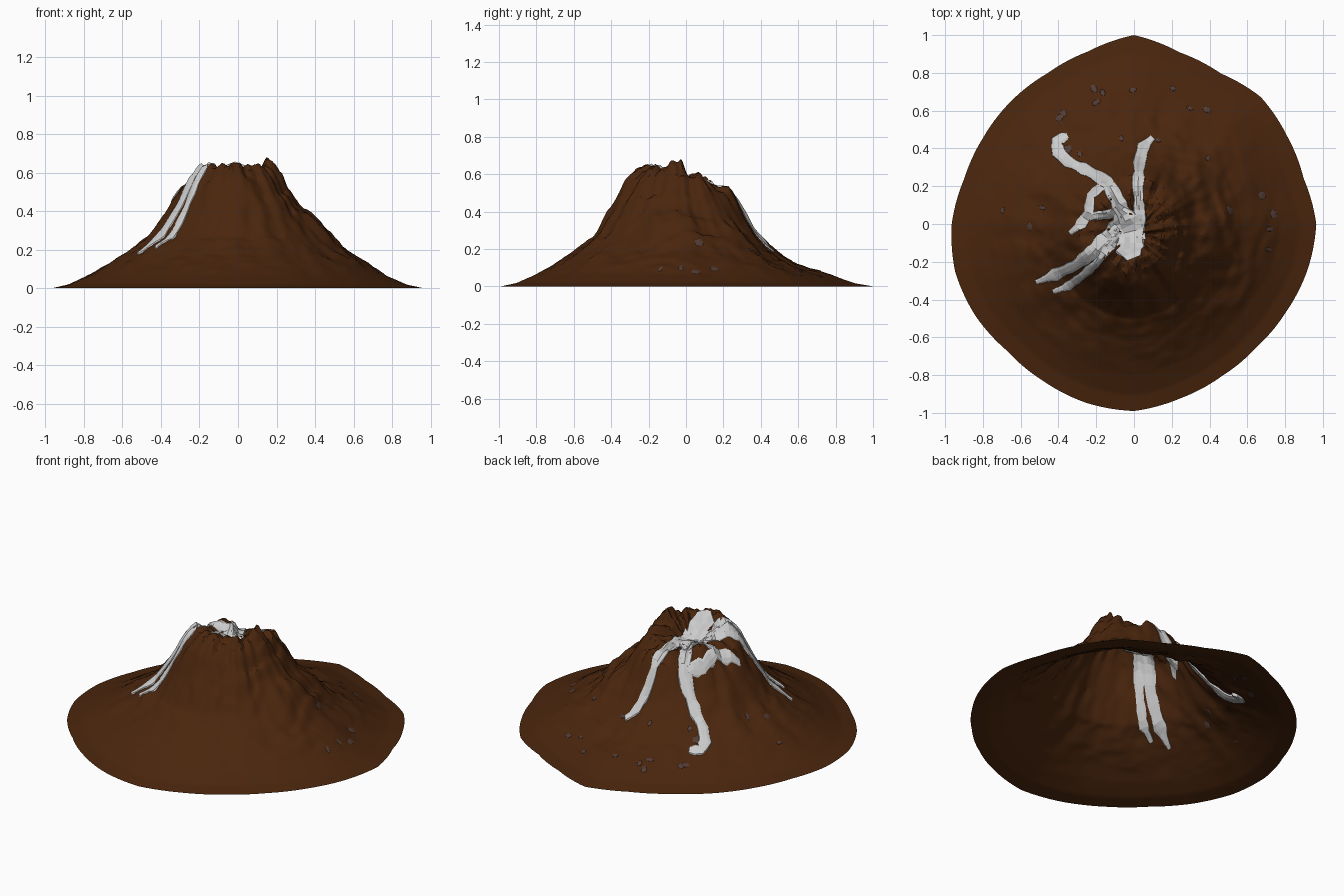
import bpy, bmesh, math, random
from mathutils import Vector, noise
from mathutils.bvhtree import BVHTree

if "Cube" in bpy.data.objects:
    bpy.data.objects.remove(bpy.data.objects["Cube"])

random.seed(4)

def material(name, rgb):
    m = bpy.data.materials.new(name)
    m.diffuse_color = (*rgb, 1)
    m.use_nodes = True
    m.node_tree.nodes["Principled BSDF"].inputs["Base Color"].default_value = m.diffuse_color
    return m

def finish(bm, name, mat=None, smooth=None):
    bmesh.ops.recalc_face_normals(bm, faces=bm.faces)
    me = bpy.data.meshes.new(name)
    bm.to_mesh(me)
    bm.free()
    ob = bpy.data.objects.new(name, me)
    bpy.context.collection.objects.link(ob)
    if mat:
        me.materials.append(mat)
    if smooth:
        bpy.ops.object.select_all(action='DESELECT')
        ob.select_set(True)
        bpy.context.view_layer.objects.active = ob
        bpy.ops.object.shade_smooth_by_angle(angle=math.radians(smooth))
    return ob

def lerp_table(xs, ys, x):
    for i in range(len(xs) - 1):
        if x <= xs[i + 1]:
            t = (x - xs[i]) / (xs[i + 1] - xs[i])
            return ys[i] + (ys[i + 1] - ys[i]) * t
    return ys[-1]

# Foot outline: radius every 15 degrees, starting at +x
FOOT = [.965, .93, .935, .95, .92, .94, 1.0, .945, .92, .92, .92, .93,
        .965, .98, .97, .95, .96, .98, .99, .955, .93, .92, .93, .95]
# Slope profiles towards east, north, west, south
U = [0, .08, .16, .22, .30, .38, .48, .60, .80, .91, 1]
SLOPE = [[.50, .54, .61, .58, .47, .39, .31, .19, .065, .018, 0],
         [.50, .51, .52, .52, .48, .34, .22, .125, .055, .016, 0],
         [.50, .53, .57, .57, .51, .40, .27, .18, .07, .02, 0],
         [.50, .57, .63, .63, .55, .42, .26, .175, .065, .018, 0]]
CENTRE = Vector((0, -.05))
# Summit crags and notches: x, y, spread, height
CRAGS = [(.16, -.06, .07, .065), (-.2, -.17, .07, .05), (-.06, -.21, .05, .02),
         (.13, .22, .07, .05), (.03, -.24, .04, -.03), (-.12, .0, .05, -.03),
         (.2, .08, .06, .03), (-.3, -.05, .06, .02), (-.2, .1, .06, .03)]

def foot(a):
    k = a / (math.tau / 24)
    i, t = int(k) % 24, k - int(k)
    r = FOOT[i] * (1 - t) + FOOT[(i + 1) % 24] * t
    return Vector((r * math.cos(a), r * math.sin(a)))

def mountain_point(a, u):
    p = CENTRE.lerp(foot(a), u)
    k = a / (math.pi / 2)
    i, t = int(k) % 4, k - int(k)
    t = t * t * (3 - 2 * t)
    z = lerp_table(U, SLOPE[i], u) * (1 - t) + lerp_table(U, SLOPE[(i + 1) % 4], u) * t
    for x, y, s, h in CRAGS:
        z += h * math.exp(-((p.x - x) ** 2 + (p.y - y) ** 2) / s ** 2)
    # radial gullies, craggy noise and ledges, fading out at the foot
    rough = min(1, u / .12) * max(0, 1 - u / .85) ** .8
    gully = noise.noise((math.cos(a) * 6, math.sin(a) * 6, u * 3))
    crag = (noise.noise((p.x * 9, p.y * 9, 3.1)) + .6 * noise.noise((p.x * 20, p.y * 20, 7))
            + .4 * abs(noise.noise((p.x * 42, p.y * 42, 2))))
    ledge = .012 * math.sin(z * 60 + 9 * noise.noise((p.x * 5, p.y * 5, 1)))
    z += rough * (.035 * gully + .034 * crag + ledge * max(0, math.cos(a)))
    return Vector((p.x, p.y, max(z, 0) if u < 1 else 0))

# Mountain: open-bottomed shell
SEG, RINGS = 168, 84
bm = bmesh.new()
top = bm.verts.new(mountain_point(0, 0))
prev = None
for r in range(1, RINGS + 1):
    ring = [bm.verts.new(mountain_point(s * math.tau / SEG, r / RINGS)) for s in range(SEG)]
    for s in range(SEG):
        n = (s + 1) % SEG
        if prev:
            bm.faces.new((prev[s], ring[s], ring[n], prev[n]))
        else:
            bm.faces.new((top, ring[s], ring[n]))
    prev = ring
bm.normal_update()
tree = BVHTree.FromBMesh(bm)
finish(bm, "mountain", material("rock_brown", (.068, .019, .004)), 25)

def ground(x, y):
    hit = tree.ray_cast(Vector((x, y, 2)), Vector((0, 0, -1)))
    return hit[0].z if hit[0] else 0

# Lava streams: (x, y, half width) stations draped over the slope
def lava(name, stations, lift=.012):
    pts = []
    for a, b in zip(stations, stations[1:]):
        n = max(2, int(math.dist(a[:2], b[:2]) / .025))
        pts += [Vector(a).lerp(Vector(b), i / n) for i in range(n)]
    pts.append(Vector(stations[-1]))
    bm = bmesh.new()
    loops = []
    for i, p in enumerate(pts):
        d = pts[min(i + 1, len(pts) - 1)] - pts[max(i - 1, 0)]
        side = Vector((-d.y, d.x)).normalized()
        w = p.z * random.uniform(.8, 1.2)
        loop = []
        for f, h in ((-1, -.015), (-.85, .6 * lift), (-.4, lift), (0, lift), (.4, lift),
                     (.85, .6 * lift), (1, -.015), (.5, -.02), (0, -.02), (-.5, -.02)):
            x, y = p.x + side.x * w * f, p.y + side.y * w * f
            loop.append(bm.verts.new((x, y, ground(x, y) + h)))
        loops.append(loop)
    for a, b in zip(loops, loops[1:]):
        for k in range(len(a)):
            n = (k + 1) % len(a)
            bm.faces.new((a[k], b[k], b[n], a[n]))
    bm.faces.new(loops[0])
    bm.faces.new(loops[-1])
    return finish(bm, name)

lava("lava_pool", [(.0, -.18, .05), (-.02, -.13, .09), (-.02, -.04, .09), (-.06, .04, .06),
                   (-.1, .09, .04)], .018)
lava("lava_stream_north", [(.03, -.08, .04), (.03, .05, .03), (.02, .2, .03), (.03, .33, .035),
                           (.05, .41, .04), (.1, .46, .015)])
lava("lava_stream_northwest", [(-.04, .02, .05), (-.09, .13, .04), (-.14, .22, .04),
                               (-.24, .28, .035), (-.35, .33, .035), (-.4, .38, .04),
                               (-.41, .44, .035), (-.35, .47, .02)])
lava("lava_stream_west", [(-.16, .21, .03), (-.23, .15, .025), (-.24, .06, .03),
                          (-.28, .0, .03), (-.34, -.05, .015)])
lava("lava_link", [(-.06, .07, .035), (-.14, .05, .03), (-.24, .04, .025)])
lava("lava_stream_southwest", [(-.04, .03, .04), (-.13, -.05, .04), (-.22, -.15, .04),
                               (-.31, -.22, .035), (-.42, -.27, .035), (-.52, -.31, .015)])
lava("lava_stream_south", [(-.06, -.03, .03), (-.14, -.13, .03), (-.2, -.21, .028),
                           (-.28, -.28, .028), (-.35, -.33, .025), (-.43, -.36, .012)])

# Flat stone flakes nearly flush with the northern slopes
bm = bmesh.new()
for _ in range(22):
    a, r = random.uniform(-.2, math.pi + .3), random.uniform(.45, .75)
    x, y = r * math.cos(a), r * math.sin(a)
    e = .02
    g = Vector((ground(x - e, y) - ground(x + e, y), ground(x, y - e) - ground(x, y + e), 2 * e))
    turn = g.to_track_quat('Z', 'Y')
    sx, sy = random.uniform(.012, .03), random.uniform(.012, .03)
    c = Vector((x, y, ground(x, y)))
    for v in bmesh.ops.create_icosphere(bm, subdivisions=1, radius=1)["verts"]:
        v.co = turn @ Vector((v.co.x * sx, v.co.y * sy, v.co.z * .004)) + c
finish(bm, "stone_flakes", material("stone_dark", (.085, .045, .035)))
